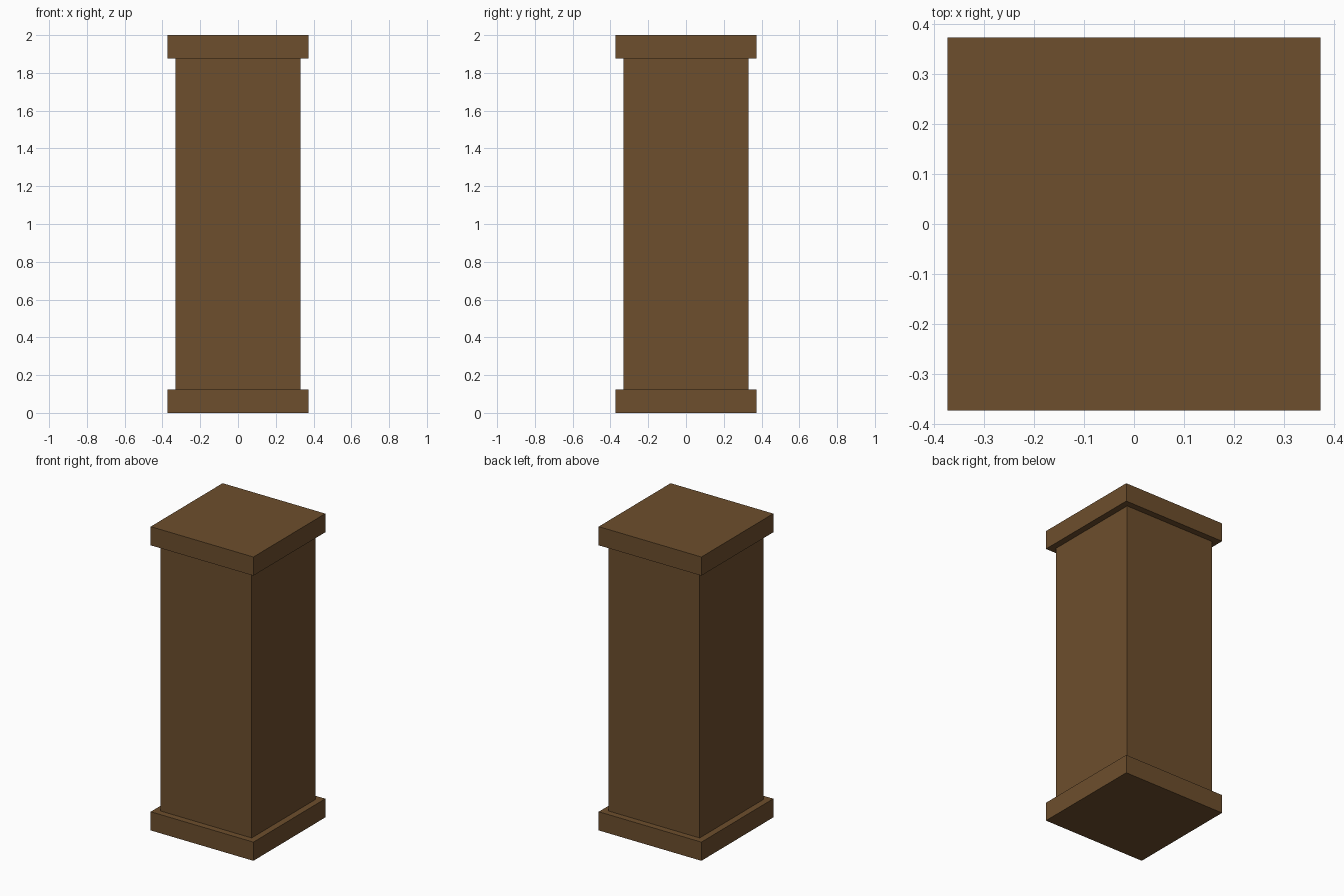
import bpy

if "Cube" in bpy.data.objects:
    bpy.data.objects.remove(bpy.data.objects["Cube"])

# Single brown for the whole pillar
brown = bpy.data.materials.new("brown_wood")
brown.diffuse_color = (0.153, 0.077, 0.026, 1.0)
brown.use_nodes = True
brown.node_tree.nodes["Principled BSDF"].inputs["Base Color"].default_value = brown.diffuse_color


def block(name, width, z0, z1):
    """Square block centred on the z axis between two heights."""
    bpy.ops.mesh.primitive_cube_add(size=1, location=(0, 0, (z0 + z1) / 2))
    obj = bpy.context.object
    obj.name = name
    obj.scale = (width, width, z1 - z0)
    bpy.ops.object.transform_apply(location=False, rotation=False, scale=True)
    obj.data.materials.append(brown)
    return obj


SLAB_WIDTH, SHAFT_WIDTH, SLAB_HEIGHT, HEIGHT = 0.748, 0.664, 0.123, 2.0

# Base slab, square shaft and matching cap slab
block("base_slab", SLAB_WIDTH, 0, SLAB_HEIGHT)
block("shaft", SHAFT_WIDTH, SLAB_HEIGHT, HEIGHT - SLAB_HEIGHT)
block("cap_slab", SLAB_WIDTH, HEIGHT - SLAB_HEIGHT, HEIGHT)
